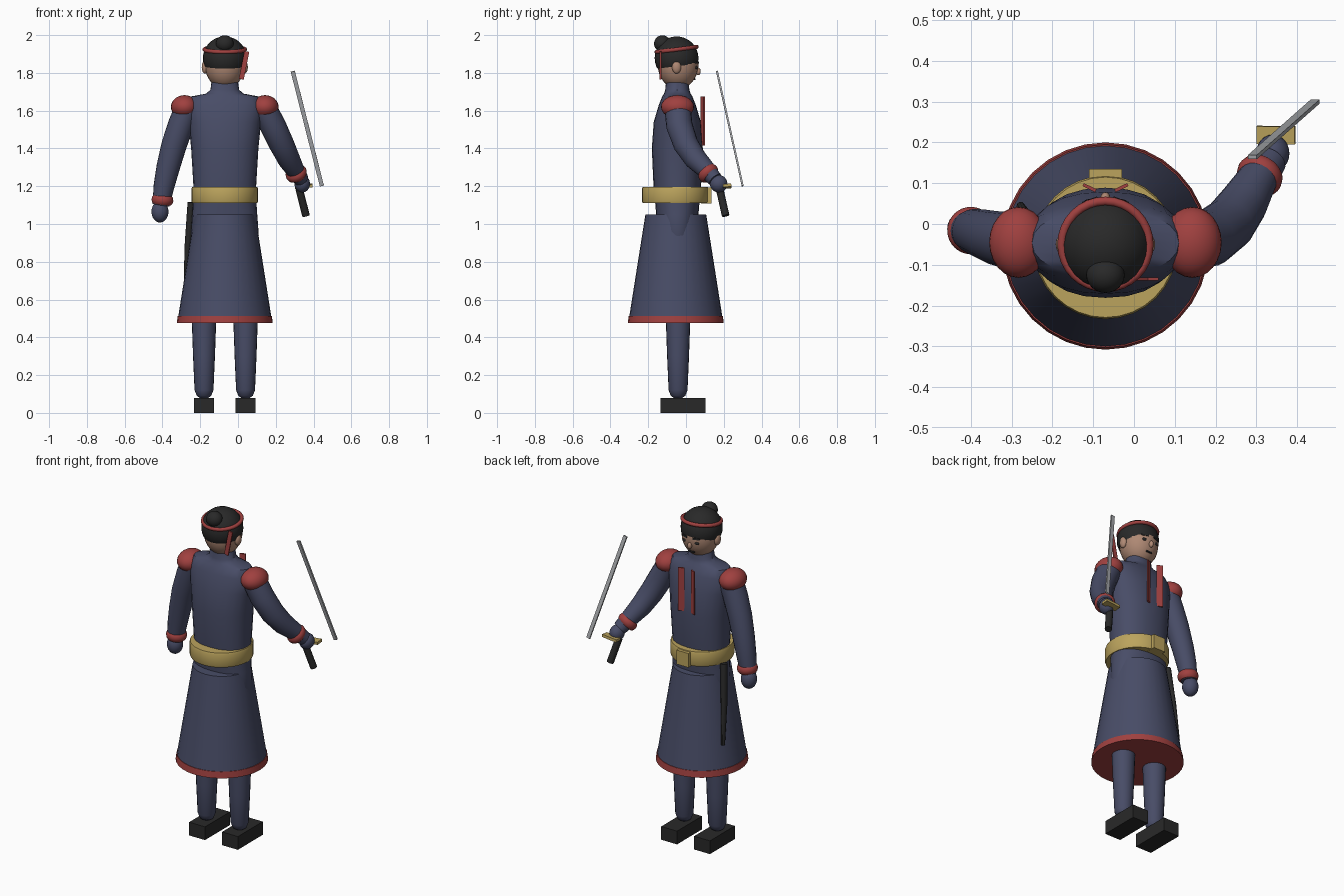
import bpy, bmesh, math
from mathutils import Vector, Matrix

if "Cube" in bpy.data.objects:
    bpy.data.objects.remove(bpy.data.objects["Cube"])

CX, CY = -0.07, -0.05          # body axis
UP = Vector((0, 0, 1))


def material(name, r, g, b):
    m = bpy.data.materials.new(name)
    m.use_nodes = True
    m.diffuse_color = (r, g, b, 1)
    m.node_tree.nodes["Principled BSDF"].inputs["Base Color"].default_value = (r, g, b, 1)
    return m


BLUE = material("navy cloth", 0.065, 0.073, 0.135)
RED = material("red trim", 0.35, 0.052, 0.05)
GOLD = material("dull gold", 0.5, 0.37, 0.11)
SKIN = material("skin", 0.43, 0.25, 0.175)
BLACK = material("black", 0.022, 0.022, 0.022)
STEEL = material("steel", 0.4, 0.41, 0.43)


def finish(name, bm, mat, smooth=True):
    bmesh.ops.recalc_face_normals(bm, faces=bm.faces)
    me = bpy.data.meshes.new(name)
    bm.to_mesh(me)
    bm.free()
    me.materials.append(mat)
    ob = bpy.data.objects.new(name, me)
    bpy.context.collection.objects.link(ob)
    if smooth:
        bpy.ops.object.select_all(action='DESELECT')
        ob.select_set(True)
        bpy.context.view_layer.objects.active = ob
        bpy.ops.object.shade_smooth_by_angle(angle=math.radians(40))
    return ob


def loft(name, sections, mat, seg=20, squarish=1.0):
    """Skin of elliptical rings (centre, rx, ry) set across a rising path."""
    bm = bmesh.new()
    pts = [Vector(s[0]) for s in sections]
    rings = []
    for i, (c, rx, ry) in enumerate(sections):
        tangent = pts[min(i + 1, len(pts) - 1)] - pts[max(i - 1, 0)]
        rot = UP.rotation_difference(tangent)
        ring = []
        for k in range(seg):
            a = math.tau * k / seg
            ca, sa = math.cos(a), math.sin(a)
            p = Vector((rx * math.copysign(abs(ca) ** squarish, ca),
                        ry * math.copysign(abs(sa) ** squarish, sa), 0))
            ring.append(bm.verts.new(pts[i] + rot @ p))
        rings.append(ring)
    for lo, hi in zip(rings, rings[1:]):
        for k in range(seg):
            j = (k + 1) % seg
            bm.faces.new((lo[k], lo[j], hi[j], hi[k]))
    bm.faces.new(rings[0])
    bm.faces.new(rings[-1])
    return finish(name, bm, mat)


def lathe(name, x, y, profile, mat, seg=32):
    return loft(name, [((x, y, z), r, r) for z, r in profile], mat, seg)


def ball(name, centre, radii, mat, cut_z=None):
    bm = bmesh.new()
    bmesh.ops.create_uvsphere(bm, u_segments=24, v_segments=16, radius=1)
    bm.transform(Matrix.Translation(centre) @ Matrix.Diagonal((*radii, 1)))
    if cut_z:
        geom = bm.verts[:] + bm.edges[:] + bm.faces[:]
        bmesh.ops.bisect_plane(bm, geom=geom, plane_co=(0, CY, cut_z),
                               plane_no=(0, -0.12, 1), clear_inner=True)
        bmesh.ops.holes_fill(bm, edges=[e for e in bm.edges if e.is_boundary])
    return finish(name, bm, mat)


def box(name, centre, size, mat, direction=UP, turn=0):
    bm = bmesh.new()
    bmesh.ops.create_cube(bm, size=1)
    rot = UP.rotation_difference(Vector(direction)).to_matrix().to_4x4()
    bm.transform(Matrix.Translation(centre) @ rot @ Matrix.Rotation(turn, 4, 'Z')
                 @ Matrix.Diagonal((*size, 1)))
    return finish(name, bm, mat, smooth=False)


def ring(name, centre, major, minor, mat, direction=UP, height=1):
    """Torus built from a closed sweep."""
    bm = bmesh.new()
    n, m = 32, 10
    rot = UP.rotation_difference(Vector(direction))
    v = [[bm.verts.new(Vector(centre) + rot @ Vector((
        (major + minor * math.cos(b)) * math.cos(a),
        (major + minor * math.cos(b)) * math.sin(a),
        minor * height * math.sin(b))))
        for b in (math.tau * j / m for j in range(m))]
        for a in (math.tau * i / n for i in range(n))]
    for i in range(n):
        for j in range(m):
            i2, j2 = (i + 1) % n, (j + 1) % m
            bm.faces.new((v[i][j], v[i2][j], v[i2][j2], v[i][j2]))
    return finish(name, bm, mat)


# Legs and shoes
for side, x in (("right", -0.18), ("left", 0.04)):
    box(side + "_shoe", (x, -0.015, 0.04), (0.106, 0.238, 0.08), BLACK)
    lathe(side + "_leg", x, -0.042, [(0.078, 0.02), (0.09, 0.038), (0.12, 0.05),
                                     (0.3, 0.058), (0.5, 0.065), (0.6, 0.065)], BLUE, 20)

# Skirt, hem and belt
lathe("skirt", CX, CY - 0.004, [(0.5, 0.248), (1.05, 0.161)], BLUE)
lathe("skirt_hem", CX, CY - 0.004, [(0.476, 0.254), (0.514, 0.249)], RED)
lathe("belt", CX, CY - 0.007, [(1.11, 0.172), (1.12, 0.176), (1.187, 0.176), (1.197, 0.172)], GOLD)
box("belt_buckle", (CX, 0.107, 1.15), (0.08, 0.055, 0.085), GOLD)

# Torso with sloped shoulders and neck
torso = [(0.86, 0.15, 0.07), (0.94, 0.18, 0.1), (1.05, 0.172, 0.112), (1.11, 0.168, 0.117),
         (1.2, 0.166, 0.126), (1.4, 0.178, 0.135), (1.54, 0.192, 0.125), (1.63, 0.205, 0.098),
         (1.675, 0.18, 0.08), (1.69, 0.1, 0.07), (1.71, 0.076, 0.064), (1.77, 0.068, 0.058)]
loft("torso", [((CX, CY + 0.004, z), rx, ry) for z, rx, ry in torso], BLUE, 24, 0.9)

# Floating chest ribbons
for side, s in (("right", -1), ("left", 1)):
    box(side + "_chest_ribbon", (CX + s * 0.039, 0.089, 1.545), (0.035, 0.008, 0.26), RED,
        turn=s * 0.45)

# Shoulder pads
for side, s in (("right", -1), ("left", 1)):
    ball(side + "_shoulder_pad", (CX + s * 0.213, -0.045, 1.62), (0.072, 0.087, 0.062), RED)

# Lowered arm
loft("right_arm", [((-0.408, -0.015, 1.1), 0.045, 0.045), ((-0.392, -0.018, 1.2), 0.055, 0.055),
                   ((-0.37, -0.024, 1.3), 0.062, 0.06), ((-0.338, -0.034, 1.42), 0.067, 0.066),
                   ((-0.3, -0.042, 1.53), 0.069, 0.07), ((-0.265, -0.045, 1.62), 0.066, 0.07)], BLUE)
ball("right_hand", (-0.413, -0.012, 1.065), (0.045, 0.045, 0.057), BLUE)
ring("right_cuff", (-0.4, -0.016, 1.127), 0.04, 0.018, RED, (0.1, 0, 1), 1.5)

# Raised arm
loft("left_arm", [((0.335, 0.155, 1.235), 0.04, 0.04), ((0.3, 0.105, 1.29), 0.05, 0.05),
                  ((0.268, 0.05, 1.345), 0.06, 0.06), ((0.232, 0.0, 1.42), 0.066, 0.066),
                  ((0.185, -0.035, 1.52), 0.069, 0.07), ((0.135, -0.045, 1.62), 0.066, 0.07)], BLUE)
ball("left_hand", (0.34, 0.173, 1.213), (0.041, 0.046, 0.046), BLUE)
ring("left_cuff", (0.308, 0.118, 1.268), 0.04, 0.018, RED, (-0.4, -0.6, 0.7), 1.4)

# Sword
tilt = Vector((-0.155, -0.137, 0.61)).normalized()
grip = Vector((0.342, 0.194, 1.115))
loft("sword_grip", [(grip - tilt * 0.075, 0.02, 0.02), (grip + tilt * 0.075, 0.02, 0.02)], BLACK, 12)
box("sword_guard", (0.348, 0.218, 1.2), (0.094, 0.044, 0.016), GOLD, (-0.1, -0.1, 1))
box("sword_blade", (0.367, 0.232, 1.505), (0.022, 0.01, 0.64), STEEL, tilt)

# Scabbard hanging at the hip
loft("scabbard", [((-0.278, 0.043, 0.65), 0.01, 0.012), ((-0.266, 0.016, 0.88), 0.017, 0.02),
                  ((-0.247, -0.01, 1.115), 0.02, 0.022)], BLACK, 10)

# Head, hair and band
ball("head", (CX, CY + 0.008, 1.845), (0.106, 0.108, 0.13), SKIN)
ball("hair", (CX, CY, 1.878), (0.116, 0.116, 0.115), BLACK, cut_z=1.835)
ball("hair_bun", (CX, -0.125, 1.955), (0.047, 0.044, 0.044), BLACK)
ring("headband", (CX, CY, 1.924), 0.107, 0.011, RED, (0, -0.13, 1))
box("headband_tail", (0.032, -0.135, 1.84), (0.026, 0.008, 0.15), RED, (0.2, 0, 1))

# Face
for side, s in (("right", -1), ("left", 1)):
    ball(side + "_ear", (CX + s * 0.105, CY, 1.83), (0.017, 0.024, 0.034), SKIN)
    ball(side + "_eye", (CX + s * 0.038, 0.053, 1.828), (0.016, 0.008, 0.009), BLACK)
    box(side + "_eyebrow", (CX + s * 0.038, 0.057, 1.855), (0.04, 0.008, 0.01), BLACK,
        turn=-s * 0.35)
ball("nose", (CX, 0.064, 1.808), (0.012, 0.014, 0.02), SKIN)
box("mouth", (CX, 0.046, 1.766), (0.036, 0.008, 0.008), BLACK)
